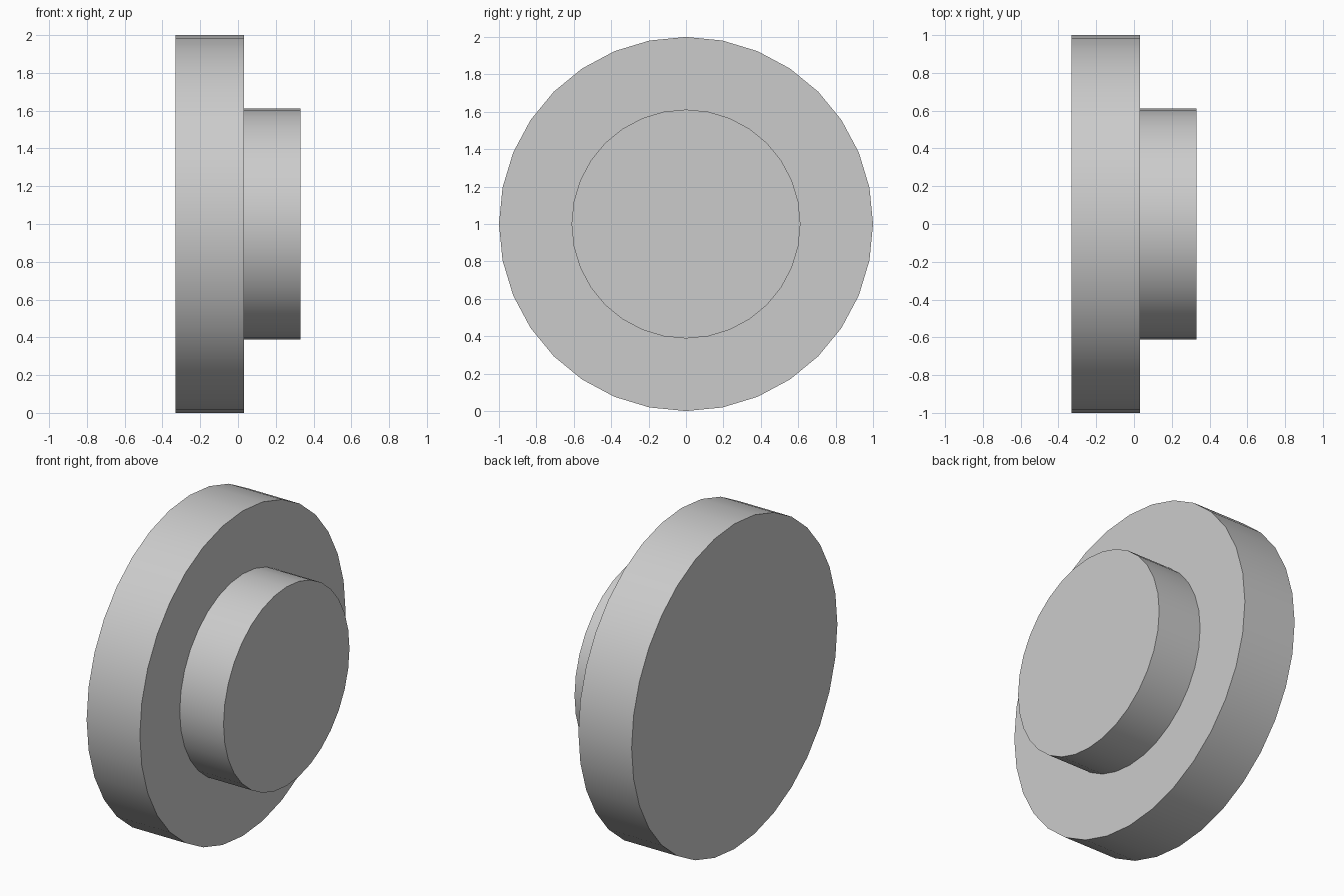
import bpy, bmesh, math

if "Cube" in bpy.data.objects:
    bpy.data.objects.remove(bpy.data.objects["Cube"])

SIDES = 32
CENTRE_Z = 1.0
# Stepped profile along x: (x, radius)
PROFILE = [(-0.33, 1.0), (0.032, 1.0), (0.032, 0.612), (0.33, 0.612)]


def ring(bm, x, radius):
    """One circle of vertices around the x axis."""
    angles = [2 * math.pi * i / SIDES for i in range(SIDES)]
    return [bm.verts.new((x, radius * math.cos(a), CENTRE_Z + radius * math.sin(a)))
            for a in angles]


# Wide disc with a smaller raised hub, turned as one solid
bm = bmesh.new()
rings = [ring(bm, x, r) for x, r in PROFILE]
for a, b in zip(rings, rings[1:]):
    for i in range(SIDES):
        j = (i + 1) % SIDES
        bm.faces.new((a[i], a[j], b[j], b[i]))

# Flat end caps
bm.faces.new(rings[0])
bm.faces.new(rings[-1])
bmesh.ops.recalc_face_normals(bm, faces=bm.faces)

mesh = bpy.data.meshes.new("stepped_disc")
bm.to_mesh(mesh)
bm.free()
disc = bpy.data.objects.new("stepped_disc", mesh)
bpy.context.collection.objects.link(disc)

# Smooth rims, sharp steps
bpy.context.view_layer.objects.active = disc
disc.select_set(True)
bpy.ops.object.shade_smooth_by_angle(angle=math.radians(30))
